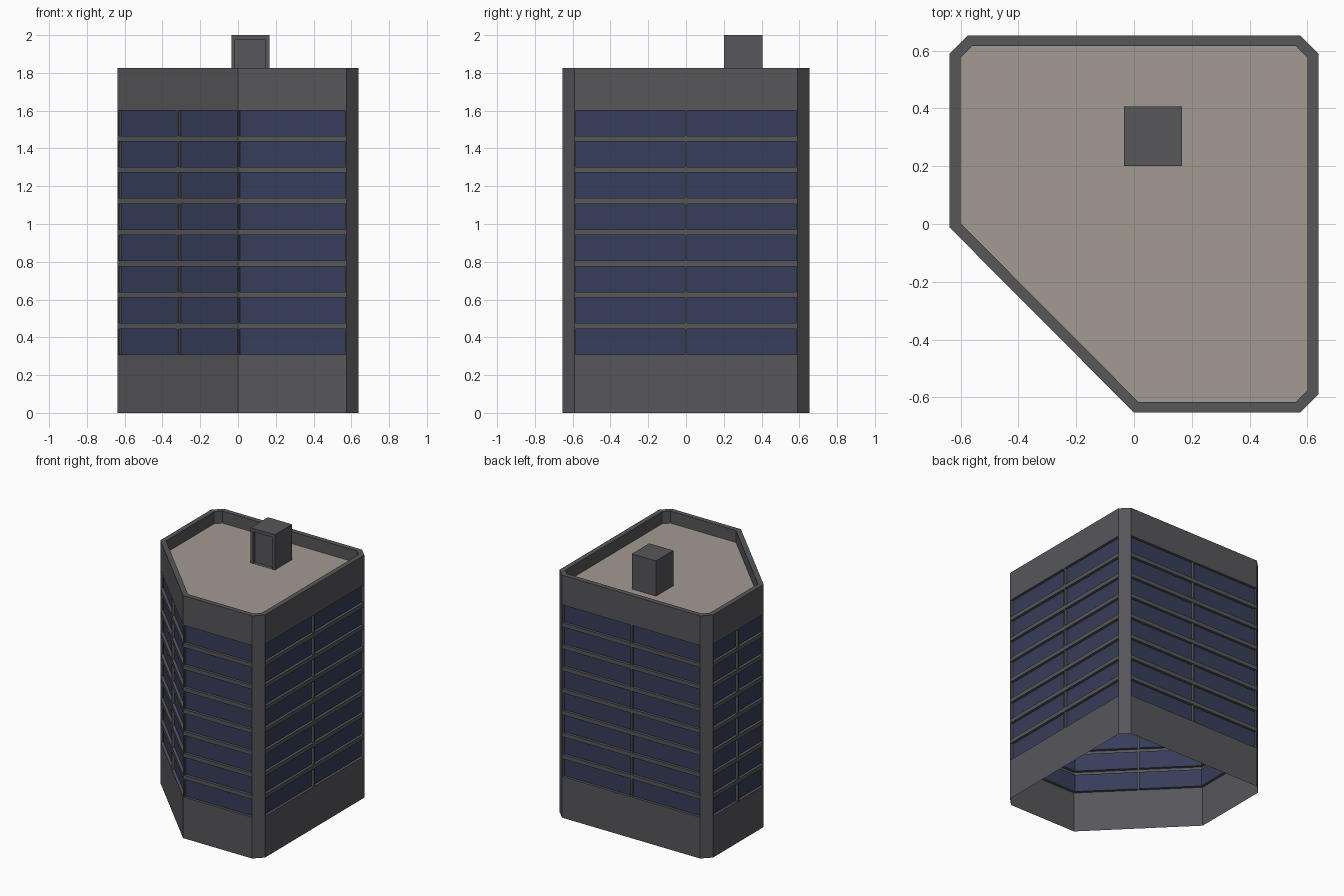
import bpy, bmesh
from mathutils import Vector

if "Cube" in bpy.data.objects:
    bpy.data.objects.remove(bpy.data.objects["Cube"])

WALL_TOP, ROOF_Z, TOP = 1.825, 1.735, 2.0
MARGIN, DEPTH, PARAPET = 0.006, 0.02, 0.037
ROWS, ROW_Z, PITCH, ROW_H = 8, 0.31, 0.1653, 0.135


def material(name, rgb):
    m = bpy.data.materials.new(name)
    m.diffuse_color = (*rgb, 1)
    m.use_nodes = True
    m.node_tree.nodes["Principled BSDF"].inputs["Base Color"].default_value = m.diffuse_color
    return m


concrete = material("concrete", (0.095, 0.095, 0.105))
glass = material("glass", (0.037, 0.047, 0.1))
gravel = material("gravel", (0.36, 0.325, 0.285))


def face(bm, pts, mat=0):
    f = bm.faces.new([bm.verts.new(p) for p in pts])
    f.material_index = mat


def finish(bm, name, mats):
    bmesh.ops.remove_doubles(bm, verts=bm.verts, dist=0.0001)
    me = bpy.data.meshes.new(name)
    bm.to_mesh(me)
    bm.free()
    for m in mats:
        me.materials.append(m)
    ob = bpy.data.objects.new(name, me)
    bpy.context.collection.objects.link(ob)
    return ob


def recess(bm, lo, hi, depth, outer, back_mat):
    """Reveal faces and back panel behind a rectangle given by 4 corners."""
    pts = [outer(lo[0], lo[1], 0), outer(hi[0], lo[1], 0),
           outer(hi[0], hi[1], 0), outer(lo[0], hi[1], 0)]
    back = [outer(lo[0], lo[1], depth), outer(hi[0], lo[1], depth),
            outer(hi[0], hi[1], depth), outer(lo[0], hi[1], depth)]
    for i in range(4):
        j = (i + 1) % 4
        face(bm, [pts[i], pts[j], back[j], back[i]])
    face(bm, back, back_mat)


def panel(bm, a, b, us, zs, depth, back_mat):
    """Wall from a to b; odd cells of the us/zs breaks become recesses."""
    d = (b - a).normalized()
    inward = Vector((-d.y, d.x))

    def at(u, z, k):
        p = a + d * u + inward * k
        return Vector((p.x, p.y, z))

    for j in range(len(zs) - 1):
        z0, z1 = zs[j], zs[j + 1]
        for i in range(len(us) - 1):
            u0, u1 = us[i], us[i + 1]
            if i % 2 and j % 2:
                recess(bm, (u0, z0), (u1, z1), depth, at, back_mat)
            else:
                face(bm, [at(u0, z0, 0), at(u1, z0, 0), at(u1, z1, 0), at(u0, z1, 0)])


# Footprint, counter-clockwise, with the number of windows on the wall after each point
plan = [((-0.638, -0.012), 2), ((0.0, -0.653), 1), ((0.575, -0.653), 0),
        ((0.638, -0.59), 2), ((0.638, 0.59), 0), ((0.575, 0.653), 2),
        ((-0.575, 0.653), 0), ((-0.638, 0.59), 2)]
outer = [Vector(p) for p, _ in plan]
n = len(outer)

# Inner parapet outline by mitred offset
inner = []
for i in range(n):
    d0 = (outer[i] - outer[i - 1]).normalized()
    d1 = (outer[(i + 1) % n] - outer[i]).normalized()
    n0, n1 = Vector((-d0.y, d0.x)), Vector((-d1.y, d1.x))
    inner.append(outer[i] + (n0 + n1) * PARAPET / (1 + n0.dot(n1)))

# Walls with recessed window bands
zs = [0.0]
for r in range(ROWS):
    zs += [ROW_Z + r * PITCH, ROW_Z + r * PITCH + ROW_H]
zs.append(WALL_TOP)
bm = bmesh.new()
for i, (_, count) in enumerate(plan):
    a, b = outer[i], outer[(i + 1) % n]
    length = (b - a).length
    if count:
        us = [0.0]
        for k in range(count):
            us += [length * k / count + MARGIN, length * (k + 1) / count - MARGIN]
        panel(bm, a, b, us + [length], zs, DEPTH, 1)
    else:
        panel(bm, a, b, [0.0, length], [0.0, WALL_TOP], DEPTH, 1)
finish(bm, "walls_and_windows", [concrete, glass])

# Parapet cap and inner face
bm = bmesh.new()
for i in range(n):
    j = (i + 1) % n
    face(bm, [outer[i].to_3d() + Vector((0, 0, WALL_TOP)), outer[j].to_3d() + Vector((0, 0, WALL_TOP)),
              inner[j].to_3d() + Vector((0, 0, WALL_TOP)), inner[i].to_3d() + Vector((0, 0, WALL_TOP))])
    face(bm, [(*inner[j], ROOF_Z), (*inner[i], ROOF_Z), (*inner[i], WALL_TOP), (*inner[j], WALL_TOP)])
finish(bm, "parapet", [concrete])

# Roof deck
bm = bmesh.new()
face(bm, [(*p, ROOF_Z) for p in inner])
finish(bm, "roof_deck", [gravel])

# Stair housing with recessed door on the front
x0, x1, y0, y1 = -0.035, 0.166, 0.2, 0.406
c = [Vector(p) for p in ((x0, y0), (x1, y0), (x1, y1), (x0, y1))]
bm = bmesh.new()
panel(bm, c[0], c[1], [0, 0.02, 0.181, 0.201], [ROOF_Z, ROOF_Z + 0.001, 1.975, TOP], 0.025, 0)
for i in range(1, 4):
    panel(bm, c[i], c[(i + 1) % 4], [0, (c[(i + 1) % 4] - c[i]).length], [ROOF_Z, TOP], 0, 0)
face(bm, [(*p, TOP) for p in c])
finish(bm, "stair_housing", [concrete])
